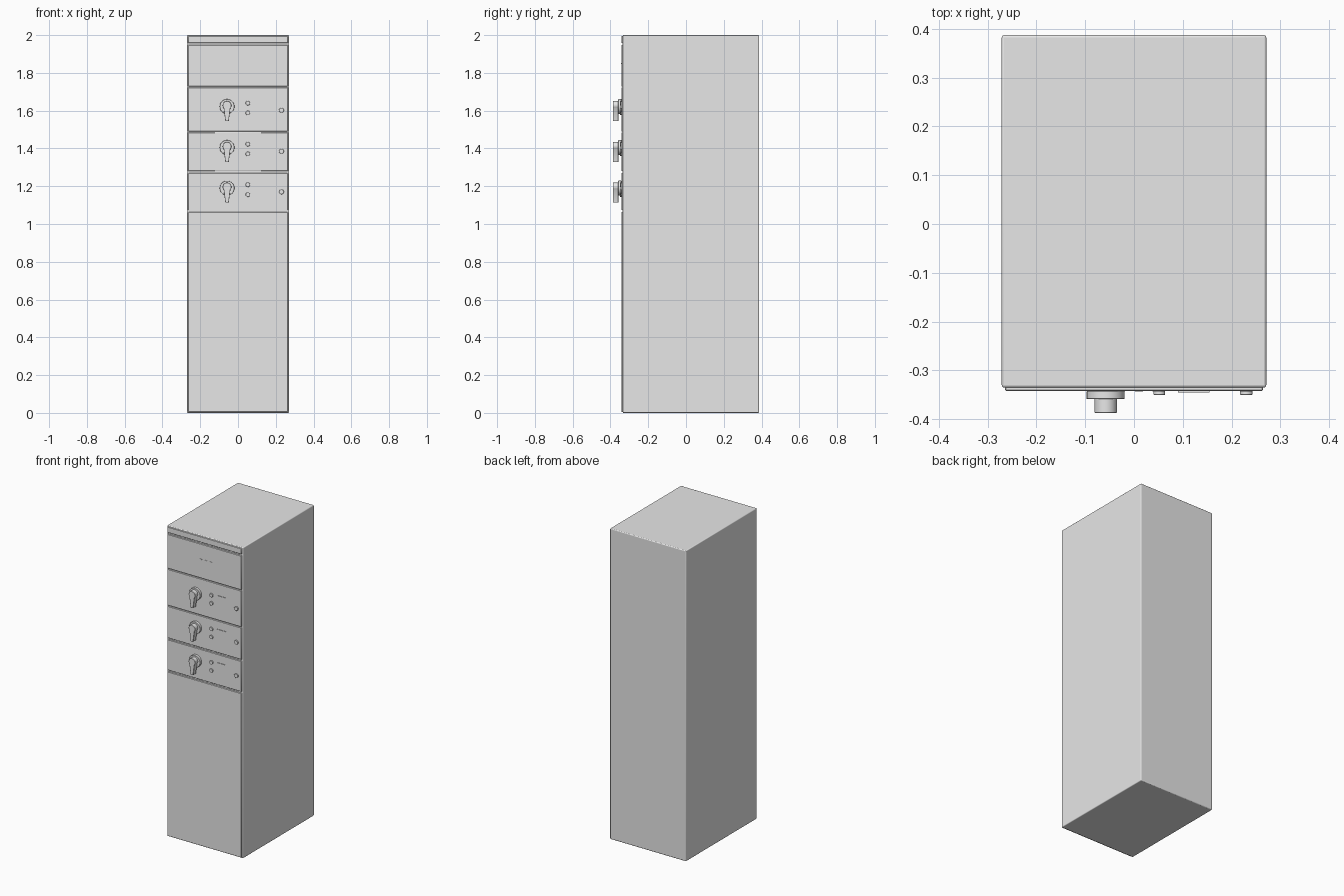
import bpy, bmesh, math
from mathutils import Matrix

if "Cube" in bpy.data.objects:
    bpy.data.objects.remove(bpy.data.objects["Cube"], do_unlink=True)

grey = bpy.data.materials.new("light_grey")
grey.use_nodes = True
grey.diffuse_color = (0.8, 0.8, 0.8, 1)
grey.node_tree.nodes["Principled BSDF"].inputs["Base Color"].default_value = (0.8, 0.8, 0.8, 1)

BODY_FRONT, FACE = -0.335, -0.342


def finish(name, bm, bevel=0, segments=2):
    bmesh.ops.recalc_face_normals(bm, faces=bm.faces)
    mesh = bpy.data.meshes.new(name)
    bm.to_mesh(mesh)
    bm.free()
    mesh.materials.append(grey)
    ob = bpy.data.objects.new(name, mesh)
    bpy.context.collection.objects.link(ob)
    if bevel:
        mod = ob.modifiers.new("edge_rounding", "BEVEL")
        mod.width, mod.segments = bevel, segments
    bpy.ops.object.select_all(action="DESELECT")
    ob.select_set(True)
    bpy.context.view_layer.objects.active = ob
    bpy.ops.object.shade_smooth_by_angle(angle=math.radians(35))
    return ob


def box(name, x, y, z, bevel=0, segments=2):
    """Box from (min, max) pairs."""
    bm = bmesh.new()
    bmesh.ops.create_cube(bm, size=1)
    for v in bm.verts:
        for i, (lo, hi) in enumerate((x, y, z)):
            v.co[i] = lo if v.co[i] < 0 else hi
    return finish(name, bm, bevel, segments)


def disc(name, x, z, radius, y_front, bevel=0):
    """Cylinder standing out from the front face."""
    bm = bmesh.new()
    depth = FACE - y_front
    bmesh.ops.create_cone(bm, cap_ends=True, segments=32, radius1=radius, radius2=radius,
                          depth=depth,
                          matrix=Matrix.Translation((x, y_front + depth / 2, z))
                          @ Matrix.Rotation(math.pi / 2, 4, "X"))
    return finish(name, bm, bevel, 1)


def handle(name, x, z):
    """Teardrop lever: round head with a tapering tail pointing down."""
    outline = [(-0.009, -0.077), (0.009, -0.077)]
    for i in range(21):
        a = math.radians(-40 + 13 * i)
        outline.append((0.023 * math.cos(a), 0.006 + 0.023 * math.sin(a)))
    bm = bmesh.new()
    face = bm.faces.new([bm.verts.new((x + px, -0.358, z + pz)) for px, pz in outline])
    out = bmesh.ops.extrude_face_region(bm, geom=[face])["geom"]
    bmesh.ops.translate(bm, vec=(0, -0.029, 0),
                        verts=[g for g in out if isinstance(g, bmesh.types.BMVert)])
    return finish(name, bm, 0.001, 1)


# Cabinet body
box("cabinet_body", (-0.271, 0.271), (BODY_FRONT, 0.387), (0, 2), 0.005, 3)

# Front panels, separated by narrow seams
panels = [("lower_door", 0.005, 1.063), ("bottom_drawer", 1.073, 1.270),
          ("middle_drawer", 1.280, 1.485), ("upper_drawer", 1.490, 1.723),
          ("top_panel", 1.728, 1.948), ("top_trim", 1.958, 1.995)]
for name, z0, z1 in panels:
    box(name, (-0.264, 0.264), (FACE, BODY_FRONT + 0.002), (z0, z1), 0.002, 1)

# Controls on each drawer
for row, z in (("upper", 1.622), ("middle", 1.405), ("bottom", 1.190)):
    disc(row + "_switch_base", -0.058, z, 0.039, -0.359, 0.001)
    handle(row + "_switch_handle", -0.058, z)
    disc(row + "_button_high", 0.052, z + 0.018, 0.012, -0.350, 0.001)
    disc(row + "_button_low", 0.052, z - 0.034, 0.012, -0.350, 0.001)
    box(row + "_label_plate", (0.09, 0.155), (-0.3455, FACE + 0.001), (z - 0.04, z + 0.027))
    disc(row + "_lock", 0.230, z - 0.02, 0.013, -0.350, 0.001)

# Small indicator plates on the top panel
for i in range(3):
    x = -0.026 + 0.036 * i
    box(f"indicator_{i + 1}", (x - 0.008, x + 0.008), (-0.3435, FACE + 0.001), (1.847, 1.852))
